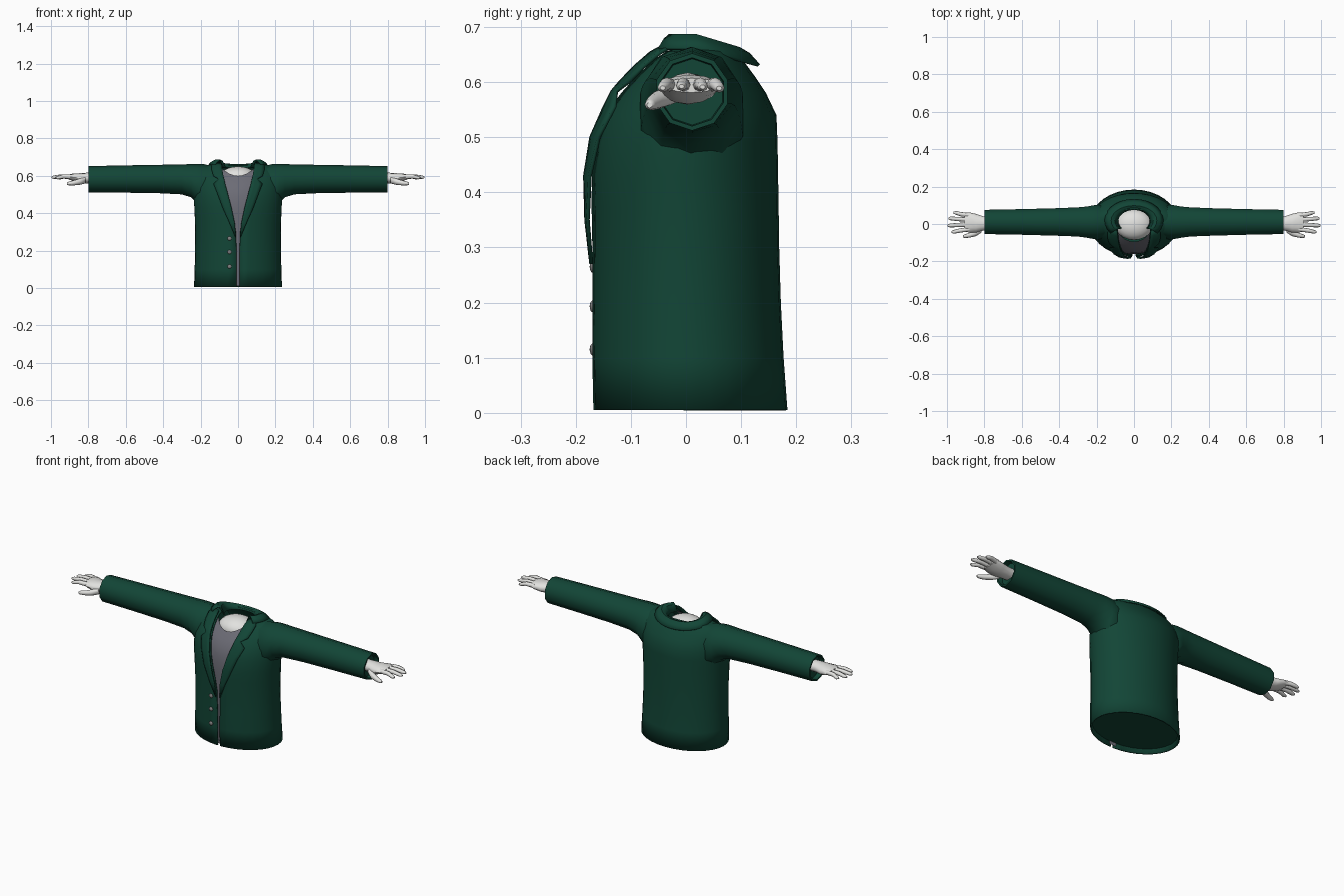
import bpy, bmesh, math

if "Cube" in bpy.data.objects:
    bpy.data.objects.remove(bpy.data.objects["Cube"])

def material(name, r, g, b):
    m = bpy.data.materials.new(name)
    m.diffuse_color = (r, g, b, 1)
    m.use_nodes = True
    m.node_tree.nodes["Principled BSDF"].inputs["Base Color"].default_value = m.diffuse_color
    return m

GREEN = material("dark_green_cloth", 0.006, 0.060, 0.037)
GREY = material("grey_shirt", 0.15, 0.15, 0.18)
SKIN = material("pale_skin", 0.76, 0.76, 0.74)
METAL = material("button_grey", 0.22, 0.22, 0.22)

def finish(name, bm, mat, thick=0, offset=-1, angle=40):
    bmesh.ops.recalc_face_normals(bm, faces=bm.faces)
    me = bpy.data.meshes.new(name)
    bm.to_mesh(me)
    bm.free()
    ob = bpy.data.objects.new(name, me)
    bpy.context.collection.objects.link(ob)
    me.materials.append(mat)
    if thick:
        mod = ob.modifiers.new("thickness", 'SOLIDIFY')
        mod.thickness, mod.offset = thick, offset
    bpy.ops.object.select_all(action='DESELECT')
    ob.select_set(True)
    bpy.context.view_layer.objects.active = ob
    bpy.ops.object.shade_smooth_by_angle(angle=math.radians(angle))
    return ob

def skin_rows(bm, rows, closed=False, caps=False):
    """Bridge rows of points into a quad sheet or tube."""
    vs = [[bm.verts.new(p) for p in r] for r in rows]
    n = len(vs[0])
    for a, b in zip(vs, vs[1:]):
        for i in range(n if closed else n - 1):
            j = (i + 1) % n
            bm.faces.new((a[i], a[j], b[j], b[i]))
    if caps:
        bm.faces.new(vs[0])
        bm.faces.new(vs[-1])

def tube(bm, s, rings, sides):
    """Tube along x from (x, cy, cz, ry, rz) rings; s mirrors it."""
    rows = [[(s * x, cy + ry * math.sin(a), cz + rz * math.cos(a))
             for a in (math.tau * k / sides for k in range(sides))]
            for x, cy, cz, ry, rz in rings]
    skin_rows(bm, rows, True, True)

# Torso profile: z, half width, front y, back y, half opening
PROFILE = [
    (0.005, .235, -.168, .184, .008), (0.10, .232, -.170, .177, .008),
    (0.20, .229, -.170, .172, .009), (0.30, .229, -.170, .169, .012),
    (0.37, .231, -.172, .168, .024), (0.43, .234, -.173, .167, .038),
    (0.49, .238, -.167, .166, .053), (0.54, .238, -.152, .164, .066),
    (0.58, .235, -.125, .145, .077), (0.61, .230, -.098, .125, .083),
    (0.64, .210, -.066, .103, .086), (0.655, .175, -.045, .090, .086),
    (0.663, .130, -.030, .080, .086)]

def profile(z):
    z = min(max(z, PROFILE[0][0]), PROFILE[-1][0])
    for a, b in zip(PROFILE, PROFILE[1:]):
        if z <= b[0]:
            f = (z - a[0]) / (b[0] - a[0])
            return [p + (q - p) * f for p, q in zip(a, b)]

def front(x, z):
    _, hw, yf, yb, _ = profile(z)
    return (yf + yb) / 2 - (yb - yf) / 2 * math.sqrt(max(0, 1 - (x / hw) ** 2))

# Jacket body, open down the front
bm = bmesh.new()
rows = []
for z, hw, yf, yb, gap in PROFILE:
    t0 = math.asin(gap / hw)
    ts = [t0 + (math.tau - 2 * t0) * k / 32 for k in range(33)]
    rows.append([(hw * math.sin(t), (yf + yb) / 2 - (yb - yf) / 2 * math.cos(t), z) for t in ts])
skin_rows(bm, rows)
finish("jacket_body", bm, GREEN, 0.008, -1, 50)

# Lining closing the inside just above the hem
bm = bmesh.new()
bm.faces.new([bm.verts.new((.226 * math.cos(a), .007 + .167 * math.sin(a), .03))
              for a in (math.tau * k / 24 for k in range(24))])
finish("jacket_lining", bm, GREEN)

# Shirt front seen through the opening
bm = bmesh.new()
rows = []
for i in range(17):
    row = []
    for k in range(9):
        u = k / 4 - 1
        z = .012 + (.588 + .05 * u * u) * i / 16
        x = u * (profile(z)[4] + .012)
        row.append((x, front(x, z) + .012, z))
    rows.append(row)
skin_rows(bm, rows)
finish("shirt_front", bm, GREY)

# Neck base
bm = bmesh.new()
bmesh.ops.create_uvsphere(bm, u_segments=20, v_segments=12, radius=1)
for v in bm.verts:
    v.co = (v.co.x * .10, v.co.y * .082 - .004, v.co.z * .058 + .592)
finish("neck_base", bm, SKIN)

# Collar: stand, fold and fall, sweeping round the back of the neck
bm = bmesh.new()
rows = []
for k in range(21):
    a = math.radians(-38 + 256 * k / 20)
    c, s = math.cos(a), math.sin(a)
    b = max(0, s)
    rows.append([(.086 * c, .015 + .062 * s, .645),
                 (.105 * c, .017 + .070 * s, .678 - .022 * b),
                 (.122 * c, .018 + .080 * s, .684 - .024 * b),
                 (.138 * c, .019 + .095 * s, .676 - .026 * b),
                 (.156 * c, .020 + .112 * s, .660 - .030 * b)])
skin_rows(bm, rows)
finish("collar", bm, GREEN, 0.006, 0)

# Lapels with a notch: z, inner x, outer x
LAPEL = [(.27, .010, .013), (.35, .018, .046), (.43, .035, .082), (.50, .053, .108),
         (.555, .068, .130), (.575, .074, .104), (.592, .078, .132),
         (.62, .083, .140), (.645, .086, .142), (.660, .090, .125)]
for s, side in ((-1, "left"), (1, "right")):
    bm = bmesh.new()
    rows = []
    for z, xi, xo in LAPEL:
        lift = .012 * min(1, (z - .25) / .12)
        row = []
        for k in range(4):
            x = xi + (xo - xi) * k / 3
            row.append((s * x, front(x, z) - lift, z + (.008 if z > .56 else 0)))
        rows.append(row)
    skin_rows(bm, rows)
    finish(side + "_lapel", bm, GREEN, 0.007, 0, 30)

    # Sleeve flaring into the shoulder, with a recessed cuff opening
    bm = bmesh.new()
    tube(bm, s, [(.10, .01, .57, .075, .075), (.19, .01, .540, .098, .124),
                 (.22, .01, .560, .094, .104), (.25, .01, .574, .088, .089),
                 (.30, .011, .581, .082, .080), (.42, .011, .583, .077, .076),
                 (.60, .011, .583, .072, .073), (.80, .011, .582, .068, .070),
                 (.80, .011, .582, .060, .062), (.775, .011, .582, .058, .060)], 10)
    finish(side + "_sleeve", bm, GREEN, angle=50)

    # Hand: palm, four fingers and a thumb
    bm = bmesh.new()
    tube(bm, s, [(.76, .004, .588, .036, .028), (.805, .003, .588, .038, .029),
                 (.845, .004, .587, .050, .027), (.88, .008, .592, .054, .021),
                 (.905, .010, .594, .050, .013)], 12)
    for y0, y1, tip in ((-.028, -.042, .975), (-.003, -.008, .998),
                        (.023, .030, .993), (.046, .060, .965)):
        mid = (.89 + tip) / 2
        zt = .594 - abs(y1 - .005) * .08
        tube(bm, s, [(.88, y0, .594, .012, .013), (mid, (y0 + y1) / 2, .597, .0115, .011),
                     (tip - .012, y1, zt, .010, .009), (tip, y1, zt - .001, .005, .004)], 8)
    tube(bm, s, [(.815, -.025, .578, .020, .018), (.845, -.047, .569, .018, .017),
                 (.88, -.060, .562, .013, .013), (.905, -.065, .559, .010, .010),
                 (.915, -.066, .558, .005, .005)], 8)
    finish(side + "_hand", bm, SKIN, angle=60)

# Three round buttons on one side of the opening
for i, z in enumerate((.115, .193, .265)):
    bm = bmesh.new()
    bmesh.ops.create_uvsphere(bm, u_segments=12, v_segments=8, radius=1)
    for v in bm.verts:
        v.co = (v.co.x * .011 - .045, v.co.y * .006 + front(.045, z) - .002, v.co.z * .011 + z)
    finish("button_%d" % (i + 1), bm, METAL)
